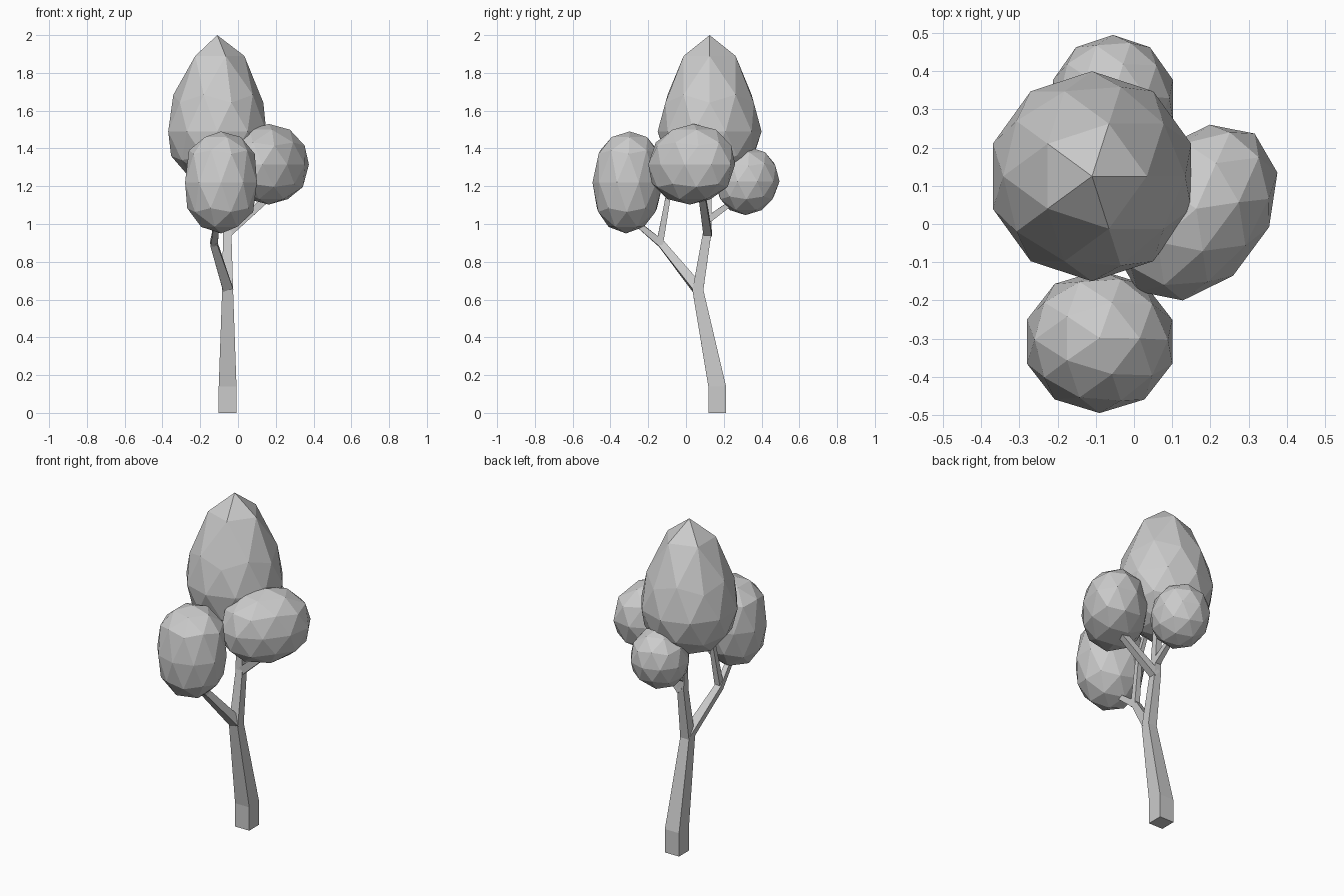
import bpy, bmesh
from mathutils import Vector

if "Cube" in bpy.data.objects:
    bpy.data.objects.remove(bpy.data.objects["Cube"])


def finish(name, bm):
    bmesh.ops.recalc_face_normals(bm, faces=bm.faces)
    mesh = bpy.data.meshes.new(name)
    bm.to_mesh(mesh)
    bm.free()
    obj = bpy.data.objects.new(name, mesh)
    bpy.context.collection.objects.link(obj)


def limb(name, path):
    """Tapered four-sided limb; path entries are (x, y, z, half width)."""
    bm = bmesh.new()
    pts = [Vector(p[:3]) for p in path]
    rings = []
    for i, p in enumerate(pts):
        t = Vector()
        if i > 0:
            t += (p - pts[i - 1]).normalized()
        if i < len(pts) - 1:
            t += (pts[i + 1] - p).normalized()
        if p.z < 0.2:
            t = Vector((0, 0, 1))  # level rings at the foot
        u = Vector((0, 1, 0)).cross(t).normalized()
        v = t.normalized().cross(u)
        w = path[i][3]
        rings.append([bm.verts.new(p + u * a * w + v * b * w)
                      for a, b in ((-1, -1), (1, -1), (1, 1), (-1, 1))])
    for r, s in zip(rings, rings[1:]):
        for k in range(4):
            n = (k + 1) % 4
            bm.faces.new((r[k], r[n], s[n], s[k]))
    bm.faces.new(rings[0])
    bm.faces.new(rings[-1])
    finish(name, bm)


def foliage(name, center, rx, ry, up, down, top_pow=1, low_pow=1, lean=0, skew=0):
    """Faceted egg: powers above 1 make an end pointed, below 1 make it blunt."""
    bm = bmesh.new()
    bmesh.ops.create_icosphere(bm, subdivisions=2, radius=1)
    for v in bm.verts:
        x, y, z = v.co
        h = up * z ** top_pow if z > 0 else -down * (-z) ** low_pow
        v.co = Vector(center) + Vector((x * rx + y * skew,
                                        y * ry + x * skew + z * lean, h))
    finish(name, bm)


# Trunk, bending forward and then back up into the crown
limb("trunk", [(-0.055, 0.165, 0, 0.047), (-0.055, 0.165, 0.14, 0.047),
               (-0.055, 0.063, 0.65, 0.029), (-0.057, 0.113, 0.96, 0.022),
               (-0.07, 0.12, 1.3, 0.016)])

# Branches
limb("front_branch", [(-0.055, 0.06, 0.66, 0.027), (-0.128, -0.13, 0.895, 0.019),
                      (-0.11, -0.28, 1.02, 0.013)])
limb("front_upper_branch", [(-0.125, -0.14, 0.89, 0.018), (-0.11, -0.09, 1.17, 0.013),
                            (-0.11, -0.02, 1.32, 0.011)])
limb("right_branch", [(-0.055, 0.115, 0.95, 0.022), (0.17, 0.085, 1.15, 0.018)])
limb("back_branch", [(-0.057, 0.113, 1.02, 0.018), (-0.055, 0.25, 1.12, 0.013)])

# Foliage
foliage("crown_foliage", (-0.11, 0.125, 1.49), 0.273, 0.275, 0.51, 0.29, top_pow=1.5)
foliage("front_foliage", (-0.09, -0.308, 1.22), 0.2, 0.187, 0.27, 0.27,
        top_pow=0.72, low_pow=0.85, lean=0.01)
foliage("right_foliage", (0.163, 0.03, 1.315), 0.212, 0.23, 0.215, 0.212,
        top_pow=0.95, low_pow=0.9, lean=0.01, skew=0.035)
foliage("back_foliage", (-0.055, 0.325, 1.225), 0.165, 0.17, 0.182, 0.178, lean=0.01)
